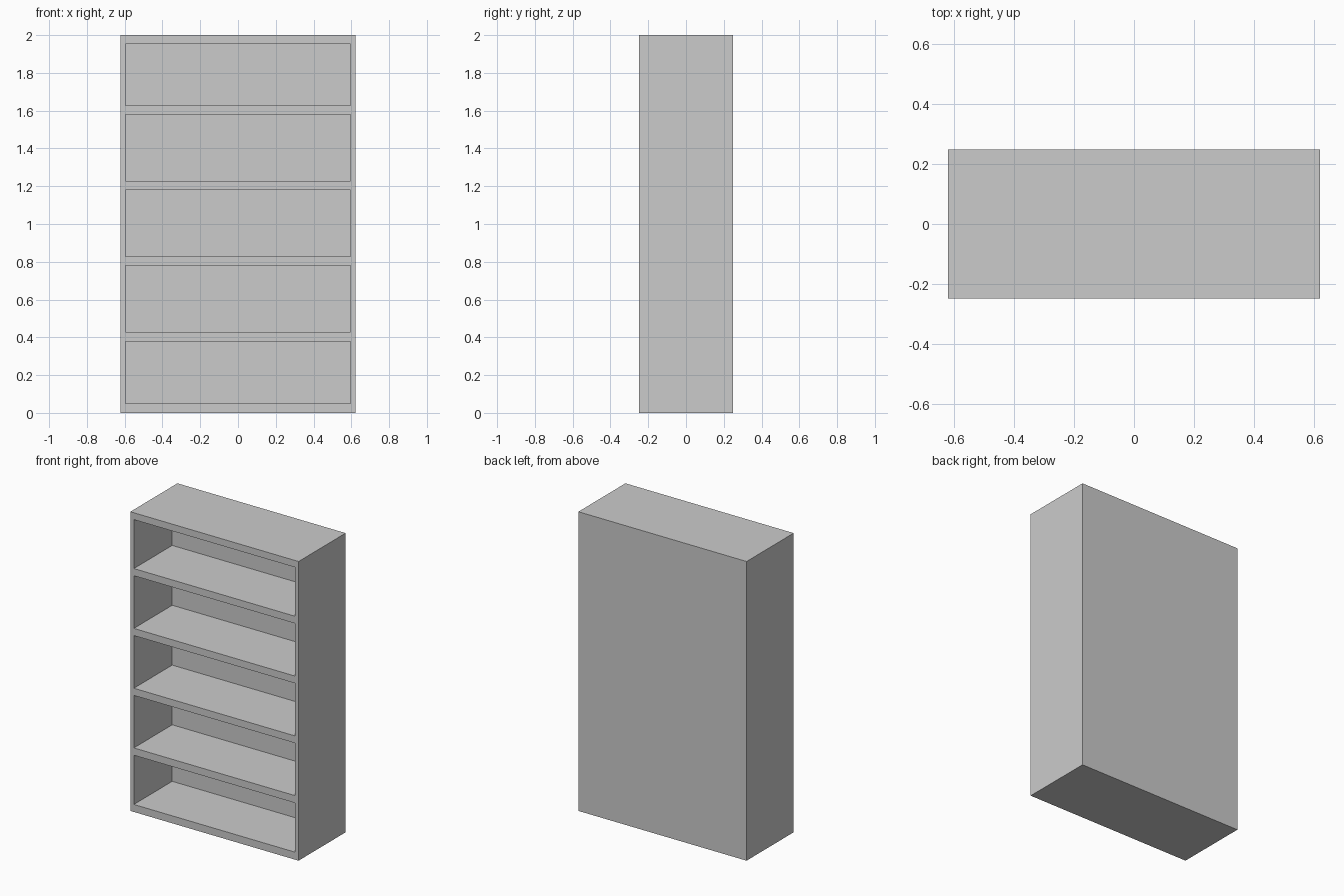
import bpy

if "Cube" in bpy.data.objects:
    bpy.data.objects.remove(bpy.data.objects["Cube"])

WIDTH, DEPTH, HEIGHT = 1.244, 0.497, 2.0
SIDE = 0.026          # side panel thickness
OPEN_DEPTH = 0.405    # compartment depth from the front
# bottom and top of each compartment
OPENINGS = [(0.05, 0.379), (0.428, 0.779), (0.827, 1.179),
            (1.227, 1.579), (1.627, 1.954)]


def box(name, x0, x1, y0, y1, z0, z1):
    bpy.ops.mesh.primitive_cube_add(
        size=1, location=((x0 + x1) / 2, (y0 + y1) / 2, (z0 + z1) / 2))
    ob = bpy.context.object
    ob.name = name
    ob.scale = (x1 - x0, y1 - y0, z1 - z0)
    bpy.ops.object.transform_apply(location=False, rotation=False, scale=True)
    return ob


# Cabinet body
body = box("bookcase", -WIDTH / 2, WIDTH / 2, -DEPTH / 2, DEPTH / 2, 0, HEIGHT)

# Open compartments cut from the front, leaving shelves between
inner = WIDTH / 2 - SIDE
for i, (z0, z1) in enumerate(OPENINGS):
    cutter = box(f"compartment_cutter_{i + 1}", -inner, inner,
                 -DEPTH / 2 - 0.1, -DEPTH / 2 + OPEN_DEPTH, z0, z1)
    cutter.hide_render = True
    mod = body.modifiers.new(f"compartment_{i + 1}", 'BOOLEAN')
    mod.operation = 'DIFFERENCE'
    mod.solver = 'EXACT'
    mod.object = cutter
    bpy.context.view_layer.objects.active = body
    bpy.ops.object.modifier_apply(modifier=mod.name)
    bpy.data.objects.remove(cutter)
